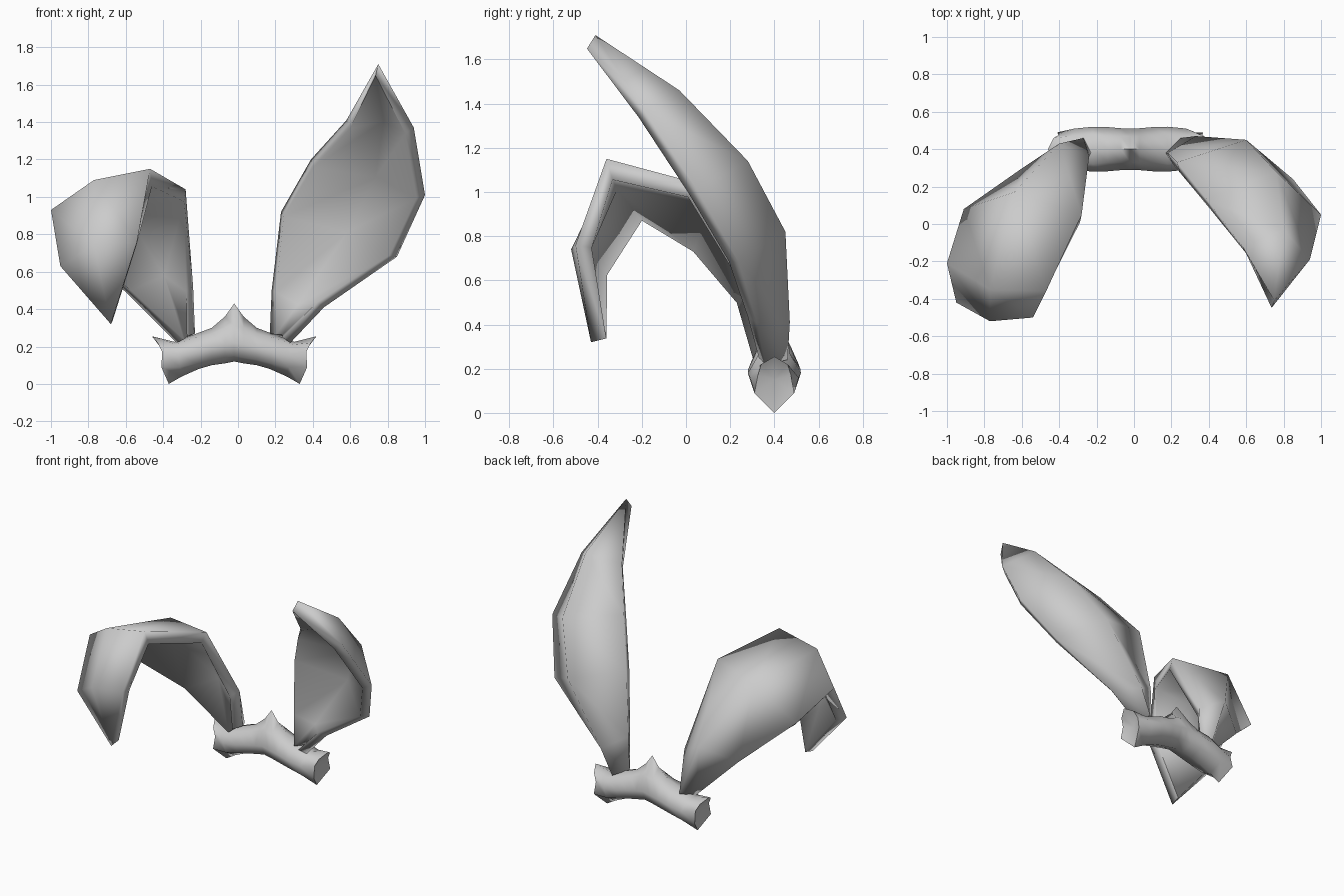
import bpy, math


def make(name, verts, faces):
    mesh = bpy.data.meshes.new(name)
    mesh.from_pydata(verts, [], faces)
    mesh.validate()
    ob = bpy.data.objects.new(name, mesh)
    bpy.context.collection.objects.link(ob)
    return ob


def smooth(ob, angle):
    bpy.ops.object.select_all(action='DESELECT')
    bpy.context.view_layer.objects.active = ob
    ob.select_set(True)
    for m in list(ob.modifiers):
        bpy.ops.object.modifier_apply(modifier=m.name)
    bpy.ops.object.shade_smooth_by_angle(angle=math.radians(angle))


def ear(name, thickness, rows, tip):
    # cupped sheet: each row is left edge, back ridge, right edge; closes in a tip
    verts = [p for row in rows for p in row] + [tip]
    faces = []
    for r in range(len(rows) - 1):
        for c in range(2):
            a = r * 3 + c
            faces.append((a, a + 1, a + 4, a + 3))
    last, t = (len(rows) - 1) * 3, len(verts) - 1
    faces += [(last, last + 1, t), (last + 1, last + 2, t)]
    ob = make(name, verts, faces)
    wall = ob.modifiers.new("wall", 'SOLIDIFY')
    wall.thickness = thickness
    wall.offset = 1
    wall.use_even_offset = True
    smooth(ob, 100)


# upright ear
ear("upright_ear", 0.06, [
    [(0.17, 0.38, 0.27), (0.25, 0.46, 0.24), (0.28, 0.36, 0.22)],
    [(0.18, 0.38, 0.50), (0.33, 0.47, 0.41), (0.46, 0.32, 0.41)],
    [(0.23, 0.33, 0.92), (0.60, 0.45, 0.82), (0.85, 0.24, 0.68)],
    [(0.39, 0.13, 1.20), (0.76, 0.28, 1.14), (1.00, 0.05, 1.01)],
    [(0.58, -0.12, 1.41), (0.80, -0.03, 1.46), (0.94, -0.19, 1.37)],
], (0.75, -0.41, 1.71))

# folded ear, bending forward and down
ear("folded_ear", 0.07, [
    [(-0.33, 0.36, 0.22), (-0.27, 0.46, 0.25), (-0.23, 0.38, 0.27)],
    [(-0.61, 0.29, 0.50), (-0.40, 0.43, 0.60), (-0.24, 0.36, 0.52)],
    [(-0.91, 0.08, 0.77), (-0.64, 0.17, 1.00), (-0.28, 0.05, 1.04)],
    [(-1.00, -0.21, 0.93), (-0.77, -0.35, 1.09), (-0.47, -0.36, 1.15)],
    [(-0.95, -0.42, 0.63), (-0.77, -0.52, 0.74), (-0.54, -0.50, 0.76)],
], (-0.68, -0.43, 0.32))

# headband: eight-sided sections, each five (offset, half-depth, z) points from
# bottom to top, mirrored front to back and about the centre
half = [
    ((0.00, 0, 0.12), (0.00, 0.08, 0.15), (0.00, 0.110, 0.22), (0.00, 0.07, 0.31), (0.00, 0, 0.43)),
    ((0.05, 0, 0.11), (0.05, 0.08, 0.14), (0.05, 0.112, 0.21), (0.05, 0.07, 0.30), (0.05, 0, 0.36)),
    ((0.12, 0, 0.10), (0.12, 0.09, 0.13), (0.12, 0.118, 0.20), (0.12, 0.07, 0.27), (0.12, 0, 0.30)),
    ((0.19, 0, 0.08), (0.20, 0.09, 0.11), (0.20, 0.120, 0.18), (0.20, 0.08, 0.25), (0.20, 0, 0.27)),
    ((0.28, 0, 0.04), (0.29, 0.09, 0.09), (0.30, 0.110, 0.16), (0.31, 0.07, 0.21), (0.32, 0, 0.225)),
    ((0.35, 0, 0.00), (0.39, 0.09, 0.09), (0.385, 0.075, 0.17), (0.41, 0.06, 0.22), (0.44, 0, 0.255)),
]
sections = [(-1, s) for s in reversed(half)] + [(1, s) for s in half[1:]]
order = [(k, -1) for k in range(5)] + [(k, 1) for k in (3, 2, 1)]
verts, faces = [], []
for side, pts in sections:
    verts += [(-0.02 + side * pts[k][0], 0.40 + s * pts[k][1], pts[k][2]) for k, s in order]
n = len(sections)
for r in range(n - 1):
    for k in range(8):
        a, b = r * 8 + k, r * 8 + (k + 1) % 8
        faces.append((a, b, b + 8, a + 8)[::-1])
# band ends
for side, start in ((-1, 0), (1, (n - 1) * 8)):
    centre = len(verts)
    verts.append((-0.02 + side * 0.36, 0.40, 0.15))
    for k in range(8):
        a, b = start + k, start + (k + 1) % 8
        faces.append((centre, a, b) if side > 0 else (centre, b, a))
band = make("headband", verts, faces)
smooth(band, 75)
